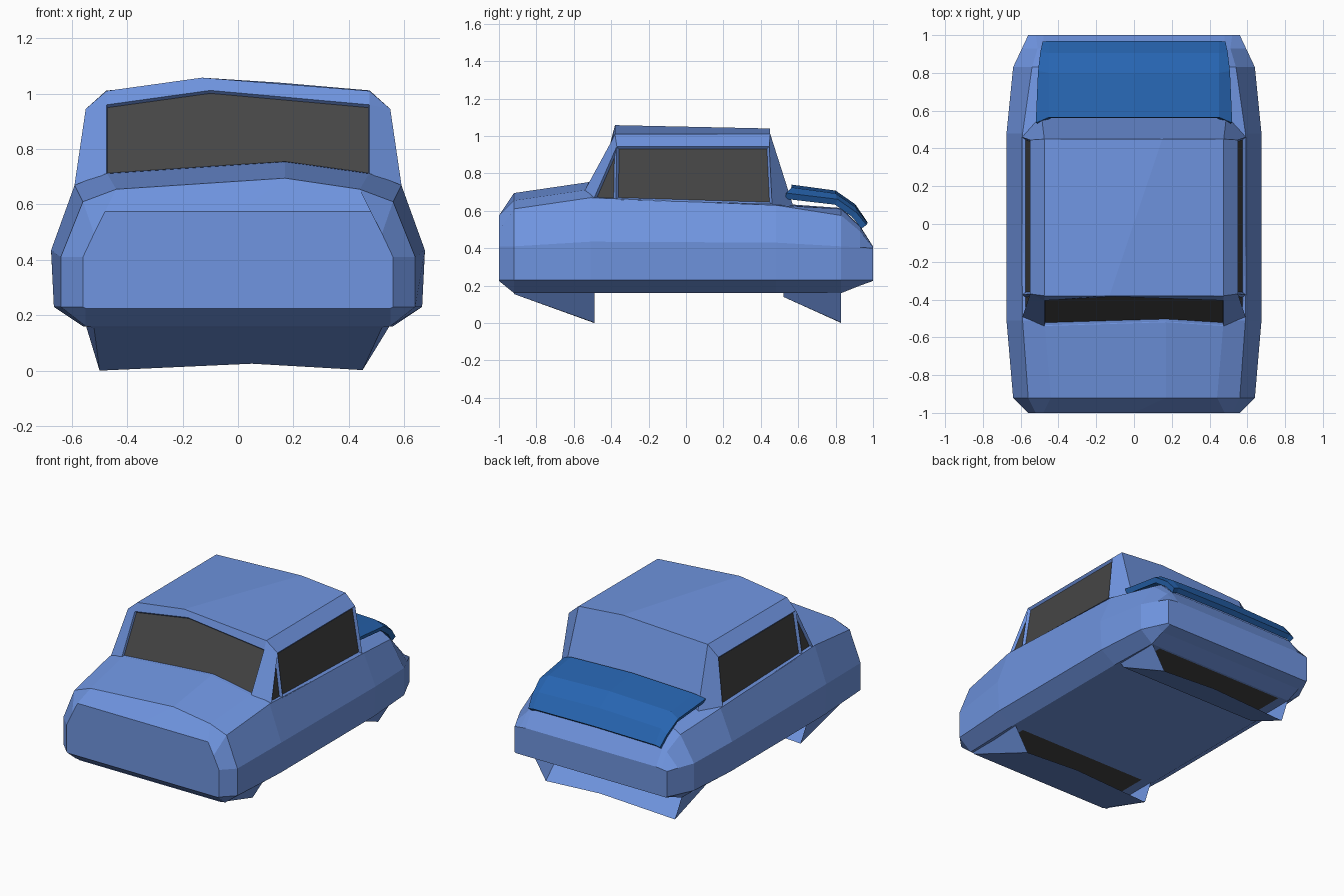
import bpy, bmesh

if "Cube" in bpy.data.objects:
    bpy.data.objects.remove(bpy.data.objects["Cube"])

def material(name, rgb):
    m = bpy.data.materials.new(name)
    m.diffuse_color = (*rgb, 1)
    m.use_nodes = True
    m.node_tree.nodes["Principled BSDF"].inputs["Base Color"].default_value = m.diffuse_color
    return m

BLUE = material("body_blue", (0.16, 0.30, 0.75))
DEEP = material("lid_blue", (0.02, 0.13, 0.44))
DARK = material("dark_glass", (0.06, 0.06, 0.06))

def make(name, verts, faces, mat, fix=True):
    me = bpy.data.meshes.new(name)
    me.from_pydata(verts, [], faces)
    if fix:
        bm = bmesh.new()
        bm.from_mesh(me)
        bmesh.ops.recalc_face_normals(bm, faces=bm.faces)
        bm.to_mesh(me)
        bm.free()
    me.materials.append(mat)
    ob = bpy.data.objects.new(name, me)
    bpy.context.collection.objects.link(ob)
    return ob

# Lower body: half sections (x, z) from sill to bonnet edge, then the crown point
sections = [
    (-1.00, [(.55, .225), (.56, .23), (.56, .41), (.52, .495), (.48, .575)], (0, .575)),
    (-0.92, [(.55, .16), (.64, .23), (.64, .41), (.56, .61), (.44, .655)], (.17, .695)),
    (-0.51, [(.56, .16), (.665, .23), (.675, .435), (.59, .67), (.475, .715)], (.17, .755)),
    (0.48, [(.56, .16), (.665, .23), (.675, .43), (.59, .63), (.48, .635)], (0, .64)),
    (0.83, [(.55, .16), (.64, .23), (.64, .41), (.54, .575), (.48, .61)], (0, .615)),
    (0.93, [(.55, .20), (.593, .23), (.593, .405), (.51, .49), (.48, .515)], (0, .52)),
    (1.00, [(.55, .225), (.56, .23), (.56, .40), (.52, .405), (.48, .41)], (0, .41)),
]
verts, faces = [], []
for y, half, crown in sections:
    ring = half + [crown] + [(-x, z) for x, z in reversed(half)]
    verts += [(x, y, z) for x, z in ring]
n = 11
for i in range(len(sections) - 1):
    for j in range(n):
        k = (j + 1) % n
        faces.append((i*n + j, i*n + k, (i+1)*n + k, (i+1)*n + j))
faces += [tuple(range(n)), tuple(range((len(sections)-1)*n, len(sections)*n))]
make("lower_body", verts, faces, BLUE)

# Cabin: corner points of one side, mirrored, plus points on the centre
half = dict(a=(.475, -.54, .712), b=(.592, -.495, .66), c=(.592, -.375, .66),
            d=(.592, .46, .635), e=(.49, .575, .62),
            A=(.475, -.405, .96), B=(.55, -.37, .945), D=(.55, .445, .945),
            R=(.475, -.38, 1.01), S=(.475, .45, 1.012))
P = {}
for key, (x, y, z) in half.items():
    P[key + "+"], P[key + "-"] = (x, y, z), (-x, y, z)
P.update(H=(.17, -.52, .755), Q=(-.1, -.385, 1.012), T=(-.13, -.38, 1.058), U=(.15, .45, 1.04))
index = {key: i for i, key in enumerate(P)}
lists = []
for s in "+-":
    for word in ("abBA", "bcB", "cdDB", "BDSR", "ABR", "deSD"):
        lists.append([index[ch + s] for ch in word])
named = ["e- e+ S+ U S-", "R- T U S-", "T R+ S+ U", "A- Q T R-", "Q A+ R+ T", "a- H a+ A+ Q A-"]
lists += [[index[k] for k in w.split()] for w in named]
cabin = make("cabin", list(P.values()), lists, BLUE)

# Windows: inset the openings and fit dark recessed panes
bm = bmesh.new()
bm.from_mesh(cabin.data)
bm.faces.ensure_lookup_table()
windows = [("quarter_window_right", bm.faces[1], .012), ("side_window_right", bm.faces[2], .013),
           ("quarter_window_left", bm.faces[7], .012), ("side_window_left", bm.faces[8], .013),
           ("windscreen", bm.faces[17], .004)]
for name, f, rim in windows:
    bmesh.ops.inset_individual(bm, faces=[f], thickness=rim, depth=-.015, use_even_offset=True)
    make(name, [v.co.copy() for v in f.verts], [tuple(range(len(f.verts)))], DARK, False)
bmesh.ops.delete(bm, geom=[w[1] for w in windows], context='FACES_ONLY')
bm.to_mesh(cabin.data)
bm.free()

# Boot lid: crowned sheet along a bent profile, floating just above the rear deck
edge = [(.535, .695), (.81, .662), (.91, .592), (.965, .525)]
crown = [(.565, .74), (.80, .708), (.905, .635), (.97, .54)]
verts, faces = [], []
for i, (e, c) in enumerate(zip(edge, crown)):
    w = .52 - .012 * i
    for x, p in ((-w, e), (-.45, (c[0], (e[1] + 2*c[1]) / 3)), (0, c), (.45, (c[0], (e[1] + 2*c[1]) / 3)), (w, e)):
        verts.append((x, *p))
for i in range(3):
    for j in range(4):
        faces.append((i*5 + j, i*5 + j + 1, i*5 + j + 6, i*5 + j + 5))
lid = make("boot_lid", verts, faces, DEEP, False)
mod = lid.modifiers.new("thickness", 'SOLIDIFY')
mod.thickness = .035
mod.offset = -1

# Underside scoops: sloping sheet with side gussets, open to the rear
def scoop(name, y0, y1, z0):
    v = [(-.52, y0, z0), (.52, y0, z0), (.45, y1, .002), (.05, y1, .025), (-.5, y1, 0),
         (-.55, y1, .165), (.55, y1, .165), (-.55, y0, .165), (.55, y0, .165)]
    make(name, v, [(0, 1, 2, 3, 4), (7, 0, 4, 5), (1, 8, 6, 2), (7, 8, 1, 0)], BLUE)
    ya = y0 + .3 * (y1 - y0)
    make(name + "_opening", [(-.48, ya, .157), (-.48, y1 - .01, .157), (.48, y1 - .01, .157), (.48, ya, .157)],
         [(0, 1, 2, 3)], DARK, False)

scoop("front_scoop", -.92, -.49, .155)
scoop("rear_scoop", .52, .83, .14)
